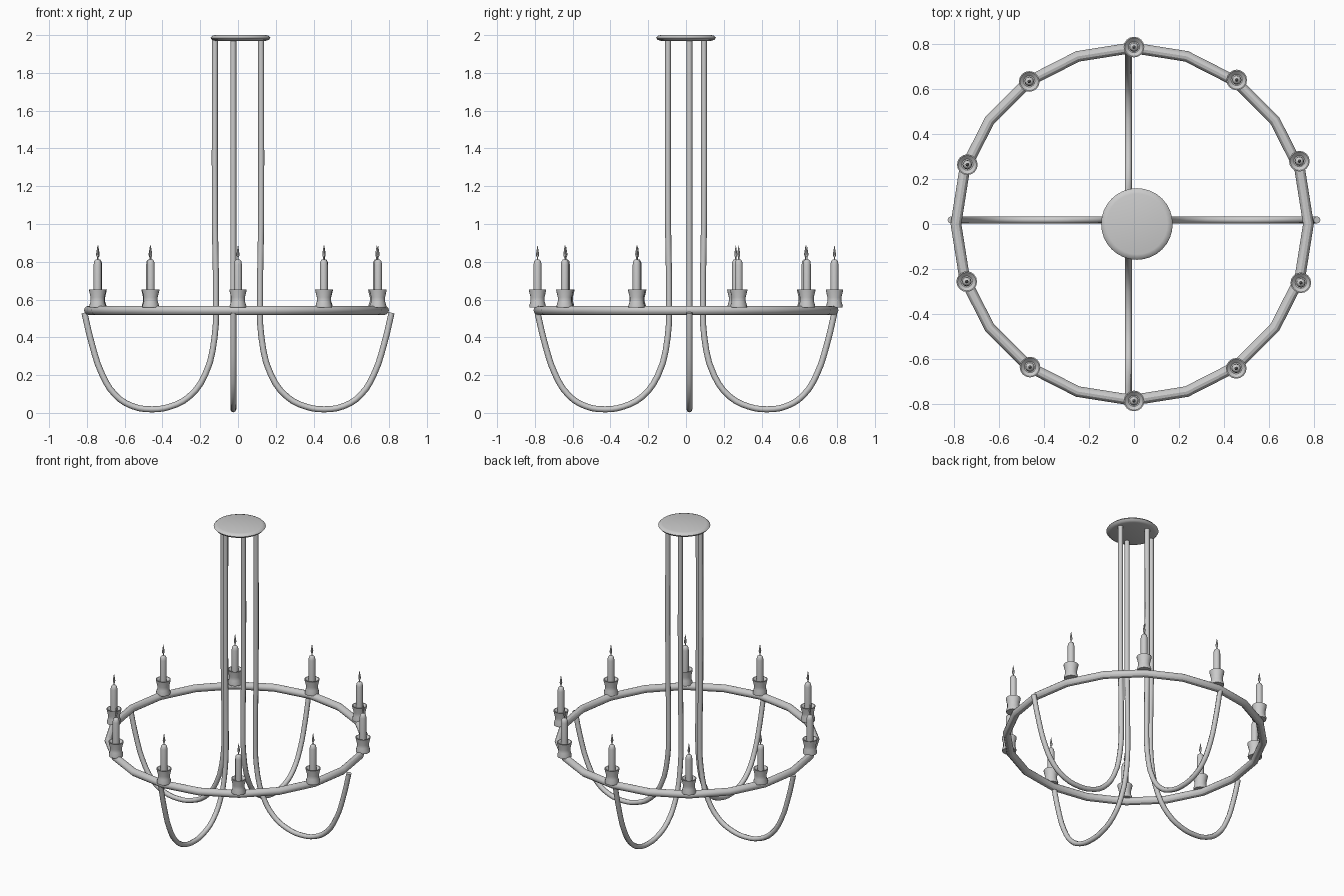
import bpy, math

if "Cube" in bpy.data.objects:
    bpy.data.objects.remove(bpy.data.objects["Cube"])

# One plain metal colour
GREY = (0.6, 0.6, 0.6, 1)
metal = bpy.data.materials.new("grey_metal")
metal.use_nodes = True
metal.diffuse_color = GREY
metal.node_tree.nodes["Principled BSDF"].inputs["Base Color"].default_value = GREY


def finish(obj, name, angle=40):
    obj.name = name
    obj.data.materials.clear()
    obj.data.materials.append(metal)
    bpy.ops.object.select_all(action="DESELECT")
    obj.select_set(True)
    bpy.context.view_layer.objects.active = obj
    bpy.ops.object.shade_smooth_by_angle(angle=math.radians(angle))
    return obj


def lathe(name, profile, location, sides=16):
    """Spin (radius, height) pairs about the vertical axis."""
    verts, faces = [], []
    for r, z in profile:
        for i in range(sides):
            a = math.tau * i / sides
            verts.append((r * math.cos(a), r * math.sin(a), z))
    for k in range(len(profile) - 1):
        for i in range(sides):
            j = (i + 1) % sides
            faces.append((k * sides + i, k * sides + j,
                          (k + 1) * sides + j, (k + 1) * sides + i))
    faces.append(tuple(reversed(range(sides))))
    faces.append(tuple(range(len(verts) - sides, len(verts))))
    mesh = bpy.data.meshes.new(name)
    mesh.from_pydata(verts, [], faces)
    obj = bpy.data.objects.new(name, mesh)
    obj.location = location
    bpy.context.collection.objects.link(obj)
    finish(obj, name)


def tube(name, points, radius):
    """Round rod through a smooth path."""
    curve = bpy.data.curves.new(name, "CURVE")
    curve.dimensions = "3D"
    curve.bevel_depth = radius
    curve.bevel_resolution = 2
    curve.resolution_u = 3
    curve.use_fill_caps = True
    spline = curve.splines.new("BEZIER")
    spline.bezier_points.add(len(points) - 1)
    for bp, p in zip(spline.bezier_points, points):
        bp.co = p
        bp.handle_left_type = bp.handle_right_type = "AUTO"
    obj = bpy.data.objects.new(name, curve)
    bpy.context.collection.objects.link(obj)
    bpy.ops.object.select_all(action="DESELECT")
    obj.select_set(True)
    bpy.context.view_layer.objects.active = obj
    bpy.ops.object.convert(target="MESH")
    finish(bpy.context.object, name, 60)


# Ceiling plate with a rounded rim
lathe("ceiling_plate",
      [(0.135, 1.97), (0.15, 1.975), (0.159, 1.986), (0.15, 1.996), (0.135, 2.0)],
      (0.013, 0, 0), 32)

# Faceted ring that carries the candles
bpy.ops.mesh.primitive_torus_add(location=(-0.008, 0, 0.543), major_radius=0.783,
                                 minor_radius=0.024, major_segments=20, minor_segments=12)
finish(bpy.context.object, "candle_ring", 30)

# Four hooked arms: down from the plate, round the bottom, up to the ring
ARM = [(0.122, 1.98), (0.122, 1.0), (0.117, 0.6), (0.124, 0.4), (0.175, 0.2),
       (0.26, 0.085), (0.36, 0.033), (0.457, 0.019), (0.56, 0.036), (0.65, 0.095),
       (0.72, 0.205), (0.775, 0.37), (0.813, 0.53)]
for side, s in (("left", 1), ("right", -1)):
    tube(side + "_arm", [(s * r, 0.018, z) for r, z in ARM], 0.016)
for side, s in (("back", 1), ("front", -1)):
    tube(side + "_arm", [(-0.025, s * (r - 0.027), z) for r, z in ARM], 0.016)

# Ten candles, unevenly spaced: cup with a dished top, tapered stick, wick and flame
CUP = [(0.043, 0.557), (0.044, 0.568), (0.037, 0.59), (0.037, 0.612), (0.045, 0.645),
       (0.046, 0.653), (0.041, 0.653), (0.025, 0.638)]
STICK = [(0.021, 0.61), (0.021, 0.785), (0.018, 0.803), (0.011, 0.811), (0.003, 0.813),
         (0.003, 0.826)]
FLAME = [(0.002, 0.822), (0.007, 0.831), (0.008, 0.842), (0.005, 0.86), (0.001, 0.885)]
ANGLES = [90, 54.5, 20.8, -19.4, -54.7, -90, -126, -161, 160.4, 126.3]
for i, degrees in enumerate(ANGLES):
    a = math.radians(degrees)
    spot = (0.786 * math.cos(a), 0.786 * math.sin(a), 0)
    lathe(f"candle_cup_{i + 1}", CUP, spot)
    lathe(f"candle_stick_{i + 1}", STICK, spot, 12)
    lathe(f"candle_flame_{i + 1}", FLAME, spot, 8)
